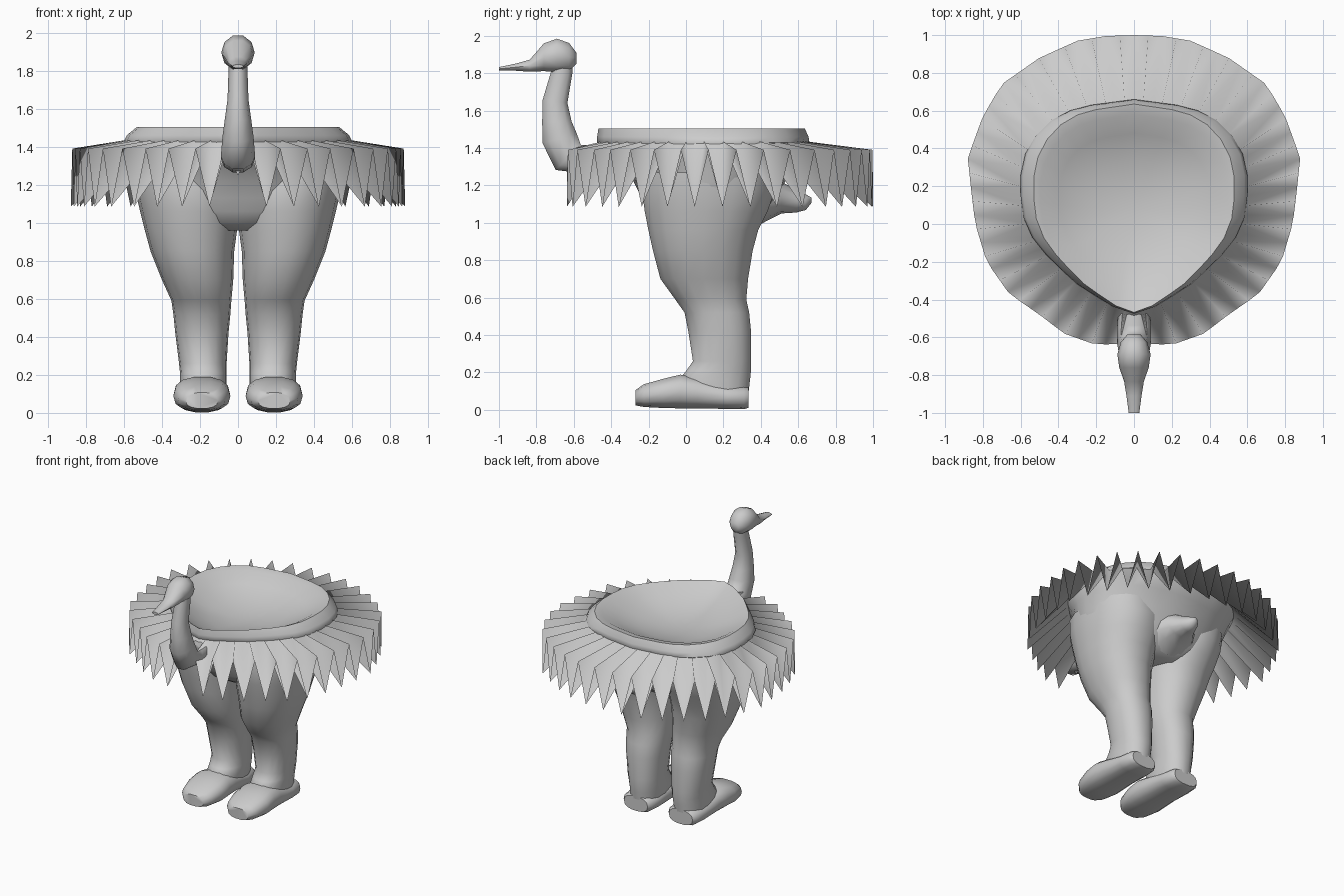
import bpy, math
from mathutils import Vector

if "Cube" in bpy.data.objects:
    bpy.data.objects.remove(bpy.data.objects["Cube"])


def mesh_object(name, verts, faces, angle=50, mirror=False, recalc=True):
    me = bpy.data.meshes.new(name)
    me.from_pydata([tuple(v) for v in verts], [], faces)
    ob = bpy.data.objects.new(name, me)
    bpy.context.collection.objects.link(ob)
    bpy.ops.object.select_all(action='DESELECT')
    ob.select_set(True)
    bpy.context.view_layer.objects.active = ob
    if recalc:
        bpy.ops.object.mode_set(mode='EDIT')
        bpy.ops.mesh.select_all(action='SELECT')
        bpy.ops.mesh.normals_make_consistent(inside=False)
        bpy.ops.object.mode_set(mode='OBJECT')
    bpy.ops.object.shade_smooth_by_angle(angle=math.radians(angle))
    if mirror:
        m = ob.modifiers.new("mirror", 'MIRROR')
        m.use_axis[0] = True
    return ob


def skin(name, rings, **kw):
    """Join equal cross-section rings into a capped tube."""
    n = len(rings[0])
    verts = [v for r in rings for v in r]
    faces = []
    for k in range(len(rings) - 1):
        for i in range(n):
            j = (i + 1) % n
            faces.append((k*n + i, k*n + j, (k+1)*n + j, (k+1)*n + i))
    faces.append(tuple(range(n)))
    faces.append(tuple(range(len(verts) - n, len(verts))))
    return mesh_object(name, verts, faces, **kw)


def oval(x, y, z, rx, rd, tilt=0, n=14, power=1.0):
    """Cross-section ring; tilt 0 lies flat, 90 stands facing y."""
    t = math.radians(tilt)
    pts = []
    for i in range(n):
        a = 2*math.pi*i/n
        c, s = math.cos(a), math.sin(a)
        c = math.copysign(abs(c)**power, c)
        s = math.copysign(abs(s)**power, s)
        pts.append((x + rx*c, y + rd*s*math.cos(t), z + rd*s*math.sin(t)))
    return pts


def outline(half, n):
    """Mirror a half outline (front to back) and resample it evenly."""
    pts = [Vector(p) for p in half] + [Vector((-x, y)) for x, y in half[-2::-1]]
    d = [0]
    for a, b in zip(pts, pts[1:]):
        d.append(d[-1] + (b - a).length)
    out = []
    for i in range(n):
        t = d[-1]*i/n
        k = max(j for j in range(len(d) - 1) if d[j] <= t + 1e-9)
        out.append(pts[k].lerp(pts[k+1], (t - d[k])/(d[k+1] - d[k])))
    return out


WAIST = [(0, -.47), (.12, -.43), (.32, -.3), (.52, -.1), (.59, .06), (.6, .24),
         (.56, .42), (.45, .54), (.3, .62), (0, .66)]
HEM = [(0, -.63), (.2, -.64), (.37, -.58), (.5, -.48), (.66, -.37), (.78, -.2),
       (.84, 0), (.86, .16), (.88, .35), (.8, .57), (.7, .74), (.5, .88),
       (.3, .97), (.15, .995), (0, 1.0)]

# Pleated skirt: radial folds, hem alternates low and high
N = 72
inner, outer = outline(WAIST, N), outline(HEM, N)
verts = [(p.x*.985, p.y*.985, 1.435) for p in inner]
for i, p in enumerate(outer):
    z = 1.39 if i % 2 else (1.25 if i == 0 else 1.085)
    verts.append((p.x, p.y, z))
tris = []
for i in range(N):
    a, b, c, d = i, N + i, N + (i+1) % N, (i+1) % N
    tris += [(a, b, c), (a, c, d)] if i % 2 else [(a, b, d), (b, c, d)]
mesh_object("ruffle_skirt", verts, tris, angle=180, recalc=False)


# Hips, waist lip and the shallow dish inside, one continuous skin
def body_ring(z, rx, y0, y1, w):
    ring = []
    for i, p in enumerate(outline(WAIST, 32)):
        a = 2*math.pi*i/32
        ex, ey = math.sin(a), -math.cos(a)
        ux, uy = p.x/.6, (p.y - .095)/.565
        x, y = ex + (ux - ex)*w, ey + (uy - ey)*w
        ring.append((x*rx, (y0 + y1)/2 + y*(y1 - y0)/2, z))
    return ring


BODY = [(.96, .26, -.10, .33, 0), (1.0, .40, -.165, .39, 0), (1.06, .49, -.205, .445, 0),
        (1.13, .525, -.235, .485, .1), (1.22, .55, -.28, .53, .3), (1.33, .575, -.36, .59, .7),
        (1.43, .605, -.475, .66, 1), (1.46, .59, -.475, .655, 1), (1.505, .535, -.468, .635, 1),
        (1.495, .50, -.455, .58, 1), (1.44, .40, -.35, .48, 1), (1.39, .26, -.2, .34, .7),
        (1.365, .12, -.04, .2, .3), (1.36, .03, .05, .11, 0)]
skin("hips_and_waist", [body_ring(*b) for b in BODY])

# Legs: z, inner x, outer x, front y, back y
LEG = [(.08, .07, .30, -.02, .335), (.16, .06, .305, -.04, .345), (.21, .06, .305, .00, .35),
       (.26, .06, .31, .035, .35), (.42, .05, .33, .01, .35), (.52, .04, .34, -.01, .34),
       (.59, .035, .35, -.06, .325), (.70, .025, .40, -.14, .335), (.85, .02, .46, -.18, .36),
       (.96, .005, .49, -.205, .39), (1.06, -.005, .515, -.225, .44), (1.17, -.01, .54, -.24, .48),
       (1.27, .05, .55, -.22, .48)]
skin("leg", [oval((a + b)/2, (c + d)/2, z, (b - a)/2, (d - c)/2, n=18, power=.9)
             for z, a, b, c, d in LEG], mirror=True)

# Shoes: y, centre z, half width, half height
SHOE = [(-.27, .065, .085, .042), (-.225, .076, .125, .062), (-.12, .088, .15, .08),
        (-.03, .098, .148, .092), (.06, .09, .138, .085), (.22, .068, .13, .064),
        (.31, .065, .12, .063), (.335, .065, .10, .055)]
skin("shoe", [oval(.19, y, z, w, h, 90, power=.8) for y, z, w, h in SHOE], mirror=True)

# Bird neck: y, z, half width, half depth, tilt
NECK = [(-.44, 1.34, .08, .07, 90), (-.55, 1.34, .09, .08, 80), (-.63, 1.35, .09, .10, 45),
        (-.675, 1.45, .082, .10, 15), (-.69, 1.54, .07, .083, 0), (-.70, 1.65, .055, .07, -8),
        (-.665, 1.80, .05, .06, -8), (-.66, 1.87, .05, .06, 0)]
skin("bird_neck", [oval(0, y, z, w, d, t, n=10) for y, z, w, d, t in NECK])

# Bird head and bill
HEAD = [(-.585, 1.88, .035, .03), (-.625, 1.885, .07, .08), (-.69, 1.895, .088, .094),
        (-.76, 1.885, .078, .078), (-.835, 1.84, .052, .034), (-.91, 1.832, .04, .02),
        (-1.0, 1.823, .028, .01)]
skin("bird_head", [oval(0, y, z, w, h, 90, n=10) for y, z, w, h in HEAD])

# Tail bump
TAIL = [(.36, 1.14, .22, .17), (.44, 1.14, .18, .125), (.51, 1.135, .12, .085),
        (.59, 1.115, .07, .06), (.64, 1.11, .045, .042), (.67, 1.12, .015, .015)]
skin("tail", [oval(0, y, z, w, h, 90, n=12) for y, z, w, h in TAIL])
